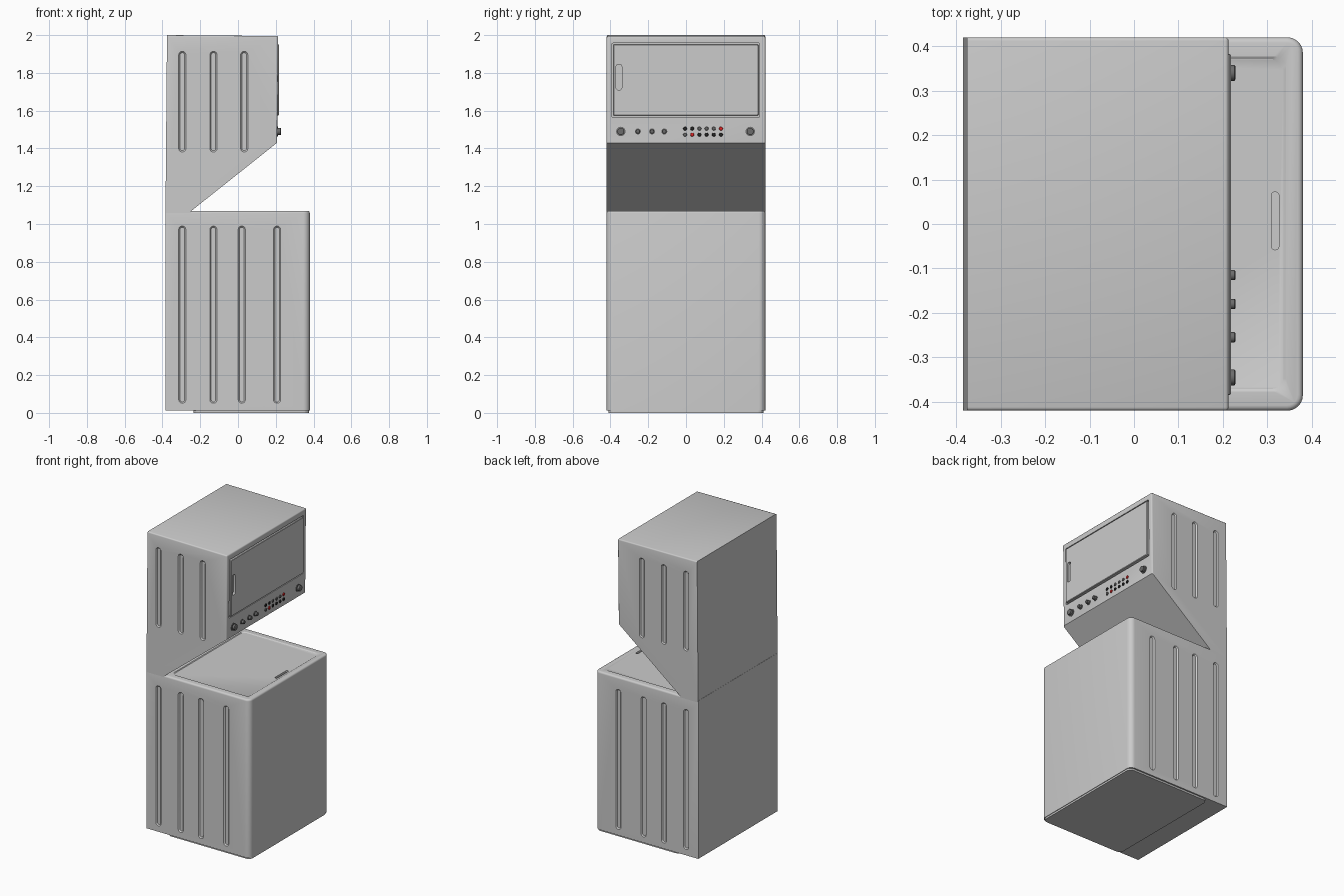
import bpy, bmesh
from math import cos, sin, pi, radians

if "Cube" in bpy.data.objects:
    bpy.data.objects.remove(bpy.data.objects["Cube"])

RED, BLACK, GREY = (0.8, 0.02, 0.02, 1), (0.02, 0.02, 0.02, 1), (0.15, 0.15, 0.15, 1)
MATS = {}


def colour(ob, name, rgba):
    if name not in MATS:
        MATS[name] = bpy.data.materials.new(name)
        MATS[name].diffuse_color = rgba
    ob.data.materials.append(MATS[name])


def rounded(u0, u1, v0, v1, r, n=5):
    """Outline of a rounded rectangle in two axes."""
    pts = []
    for k, (u, v) in enumerate([(u1 - r, v1 - r), (u0 + r, v1 - r), (u0 + r, v0 + r), (u1 - r, v0 + r)]):
        for i in range(n + 1):
            a = (k + i / n) * pi / 2
            pts.append((u + r * cos(a), v + r * sin(a)))
    return pts


def place(axis, u, v, d):
    return {'x': (d, u, v), 'y': (u, d, v), 'z': (u, v, d)}[axis]


def loft(bm, axis, rings):
    """Closed solid through (outline, depth) rings along an axis."""
    rows = [[bm.verts.new(place(axis, u, v, d)) for u, v in o] for o, d in rings]
    n = len(rows[0])
    for a, b in zip(rows, rows[1:]):
        for i in range(n):
            bm.faces.new((a[i], a[(i + 1) % n], b[(i + 1) % n], b[i]))
    bm.faces.new(rows[0][::-1])
    bm.faces.new(rows[-1])


def finish(bm, name):
    bmesh.ops.recalc_face_normals(bm, faces=bm.faces)
    me = bpy.data.meshes.new(name)
    bm.to_mesh(me)
    bm.free()
    ob = bpy.data.objects.new(name, me)
    bpy.context.collection.objects.link(ob)
    return ob


def solid(name, axis, *rings):
    bm = bmesh.new()
    loft(bm, axis, rings)
    return finish(bm, name)


def activate(ob):
    bpy.ops.object.select_all(action='DESELECT')
    ob.select_set(True)
    bpy.context.view_layer.objects.active = ob


def smooth(ob):
    activate(ob)
    bpy.ops.object.shade_smooth_by_angle(angle=radians(30))


def cut(ob, cutter):
    cutter.hide_render = True
    mod = ob.modifiers.new("cut", 'BOOLEAN')
    mod.operation, mod.solver, mod.object = 'DIFFERENCE', 'EXACT', cutter
    activate(ob)
    bpy.ops.object.modifier_apply(modifier=mod.name)
    bpy.data.objects.remove(cutter)


def side_grooves(xs, z0, z1):
    """Pressed vertical grooves for both side panels."""
    bm = bmesh.new()
    for x in xs:
        for s in (-1, 1):
            loft(bm, 'y', [(rounded(x - w, x + w, z0 + 0.02 - w, z1 - 0.02 + w, w * 0.98), s * y)
                           for w, y in ((0.024, 0.426), (0.019, 0.42), (0.012, 0.413))])
    return finish(bm, "groove_cutter")


# Lower cabinet: rounded front corners and top rim
bm = bmesh.new()
loft(bm, 'z', [([(-0.385, -0.42), (0.38, -0.42), (0.38, 0.42), (-0.385, 0.42)], z) for z in (0.012, 1.07)])
bm.normal_update()
edges = [e for e in bm.edges if all(v.co.x > 0.3 for v in e.verts)
         and abs(e.verts[0].co.z - e.verts[1].co.z) > 0.5]
bmesh.ops.bevel(bm, geom=edges, offset=0.035, segments=6, profile=0.5, affect='EDGES')
edges = [e for e in bm.edges if all(v.co.z > 1.06 for v in e.verts)
         and any(v.co.x > -0.38 for v in e.verts)]
bmesh.ops.bevel(bm, geom=edges, offset=0.012, segments=4, profile=0.5, affect='EDGES')
lower = finish(bm, "lower_cabinet")
cut(lower, side_grooves((-0.295, -0.13, 0.02, 0.207), 0.05, 0.99))

# Dished lid area and finger slot in the worktop
cut(lower, solid("lid_cutter", 'z',
                 (rounded(-0.23, 0.347, -0.382, 0.382, 0.03), 1.073),
                 (rounded(-0.222, 0.336, -0.371, 0.371, 0.025), 1.066)))
cut(lower, solid("slot_cutter", 'z',
                 (rounded(0.309, 0.326, -0.058, 0.072, 0.008), 1.08),
                 (rounded(0.309, 0.326, -0.058, 0.072, 0.008), 1.045)))
smooth(lower)

# Plinth under the lower cabinet
solid("plinth", 'z', *[(rounded(-0.235, 0.376, -0.41, 0.41, 0.03), z) for z in (0, 0.014)])

# Upper cabinet with the sloping underside
profile = [(-0.384, 1.05), (-0.25, 1.05), (-0.25, 1.067), (0.207, 1.43), (0.213, 1.995), (-0.376, 2.0)]
bm = bmesh.new()
loft(bm, 'y', [(profile, -0.42), (profile, 0.42)])
edges = [e for e in bm.edges if all(v.co.z > 1.9 for v in e.verts)
         and any(v.co.x > 0 for v in e.verts)
         or all(v.co.z > 1.4 and v.co.x > 0.2 for v in e.verts)
         and abs(e.verts[0].co.z - e.verts[1].co.z) > 0.3]
bmesh.ops.bevel(bm, geom=edges, offset=0.008, segments=3, profile=0.5, affect='EDGES')
upper = finish(bm, "upper_cabinet")
cut(upper, side_grooves((-0.295, -0.13, 0.033), 1.38, 1.915))

# Recessed opening and the door sitting in it
cut(upper, solid("opening_cutter", 'x', *[(rounded(-0.392, 0.39, 1.565, 1.957, 0.005, 2), x)
                                          for x in (0.198, 0.25)]))
smooth(upper)
door = solid("dryer_door", 'x',
             (rounded(-0.385, 0.383, 1.575, 1.95, 0.004, 2), 0.19),
             (rounded(-0.385, 0.383, 1.575, 1.95, 0.004, 2), 0.215),
             (rounded(-0.382, 0.380, 1.578, 1.947, 0.004, 2), 0.218))
cut(door, solid("handle_cutter", 'x', *[(rounded(-0.37, -0.34, 1.71, 1.845, 0.012), x)
                                        for x in (0.203, 0.25)]))
smooth(door)


def dial(name, y, z, steps, shade, rgba):
    """Stepped round control from (radius, depth) pairs."""
    ob = solid(name, 'x', *[([(y + r * cos(i * pi / 12), z + r * sin(i * pi / 12)) for i in range(24)], x)
                            for r, x in steps])
    colour(ob, shade, rgba)
    smooth(ob)


# Rotary knobs
for y, r in ((-0.345, 0.025), (-0.255, 0.016), (-0.18, 0.016), (-0.115, 0.016), (0.34, 0.025)):
    dial("knob", y, 1.49, ((r, 0.2), (r, 0.211), (r * 0.72, 0.212), (r * 0.72, 0.226), (r * 0.6, 0.228)),
         "dark_grey", GREY)

# Two rows of push buttons and lamps
shades = {'k': ("black", BLACK), 'g': ("dark_grey", GREY), 'r': ("red", RED)}
for z, row in ((1.505, "kkgggr"), (1.473, "grkkkk")):
    for i, c in enumerate(row):
        dial("button", -0.005 + i * 0.038, z, ((0.010, 0.2), (0.010, 0.211), (0.008, 0.213)), *shades[c])

for m in bpy.data.materials:
    if m.users and not m.is_grease_pencil:
        m.use_nodes = True
        m.node_tree.nodes["Principled BSDF"].inputs["Base Color"].default_value = m.diffuse_color
